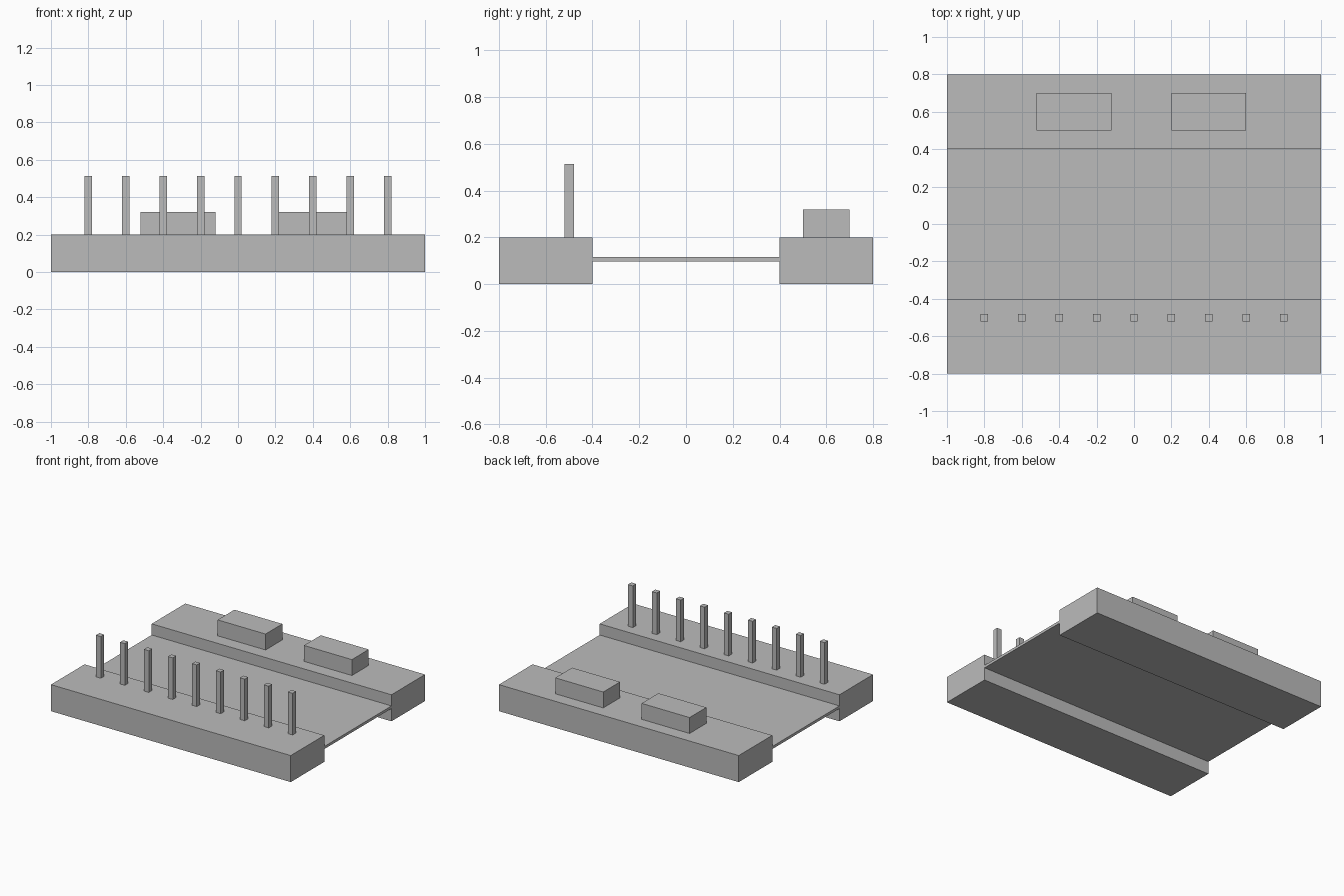
import bpy

if "Cube" in bpy.data.objects:
    bpy.data.objects.remove(bpy.data.objects["Cube"])

# Shared mid-grey finish
grey = bpy.data.materials.new("mid_grey")
grey.diffuse_color = (0.5, 0.5, 0.5, 1)
grey.use_nodes = True
grey.node_tree.nodes["Principled BSDF"].inputs["Base Color"].default_value = grey.diffuse_color


def box(name, x, y, z):
    """Axis-aligned box from (min, max) ranges."""
    bpy.ops.mesh.primitive_cube_add(
        size=1, location=[(a + b) / 2 for a, b in (x, y, z)])
    obj = bpy.context.object
    obj.name = name
    obj.scale = [b - a for a, b in (x, y, z)]
    bpy.ops.object.transform_apply(location=False, rotation=False, scale=True)
    obj.data.materials.append(grey)
    return obj


# Two thick boards joined by a thin sheet
box("front_board", (-1, 1), (-0.8, -0.4), (0, 0.2))
box("back_board", (-1, 1), (0.4, 0.8), (0, 0.2))
box("connecting_sheet", (-1, 1), (-0.4, 0.4), (0.096, 0.116))

# Row of square pins on the front board
for i in range(9):
    cx = -0.8 + 0.2 * i
    box(f"pin_{i + 1}", (cx - 0.02, cx + 0.02), (-0.52, -0.48), (0.2, 0.514))

# Two blocks on the back board
for side, x0 in (("left", -0.52), ("right", 0.2)):
    box(f"{side}_block", (x0, x0 + 0.4), (0.5, 0.7), (0.2, 0.32))
